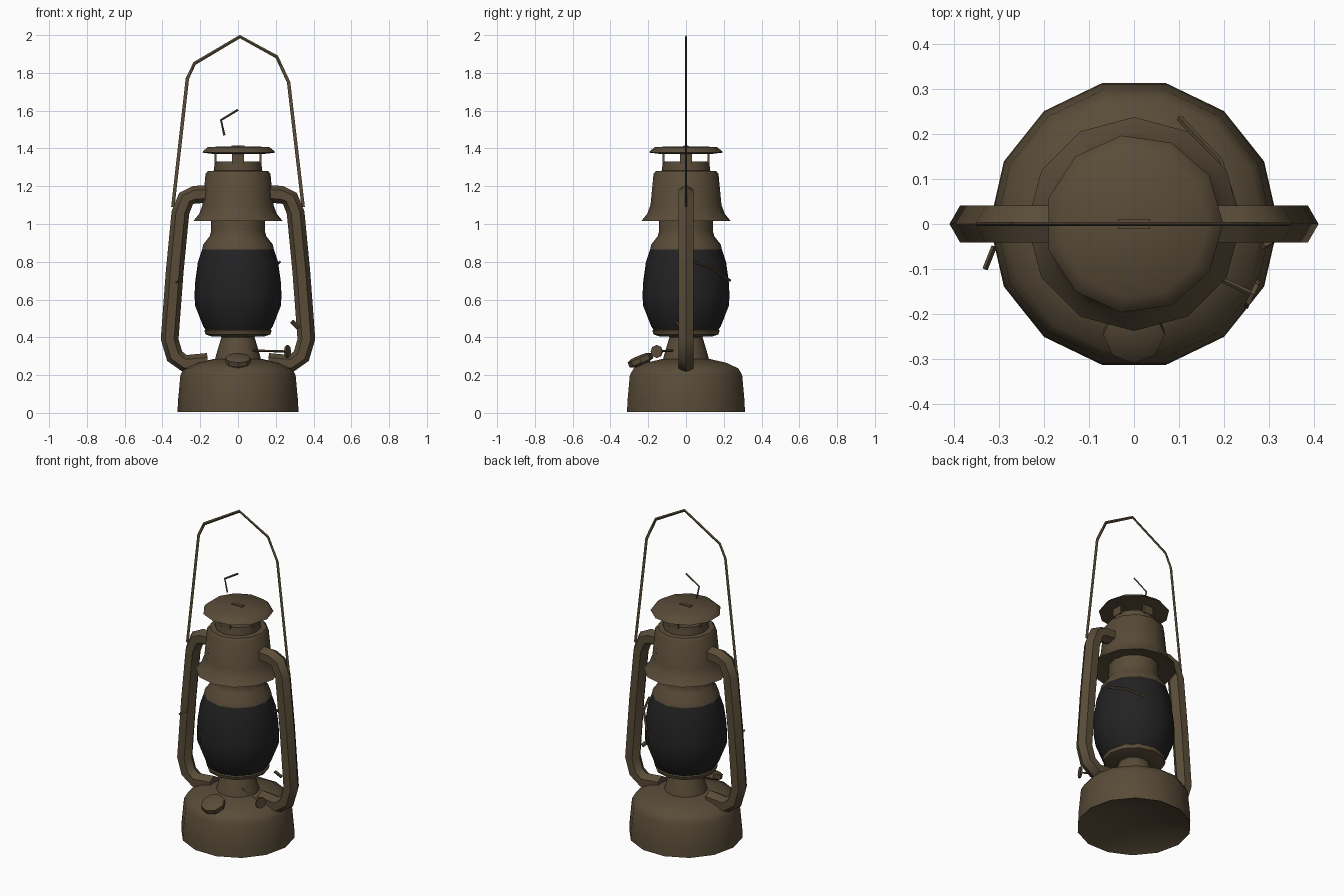
import bpy, bmesh, math
from mathutils import Vector, Matrix

cube = bpy.data.objects.get("Cube")
if cube:
    bpy.data.objects.remove(cube, do_unlink=True)


def material(name, colour):
    m = bpy.data.materials.new(name)
    m.use_nodes = True
    m.diffuse_color = colour
    bsdf = m.node_tree.nodes["Principled BSDF"]
    bsdf.inputs["Base Color"].default_value = colour
    bsdf.inputs["Roughness"].default_value = 0.9
    return m


BRASS = material("aged_brass", (0.10, 0.072, 0.040, 1))
GLASS = material("sooty_glass", (0.016, 0.016, 0.017, 1))


def finish(name, bm, mat, angle=40):
    bmesh.ops.recalc_face_normals(bm, faces=bm.faces[:])
    mesh = bpy.data.meshes.new(name)
    bm.to_mesh(mesh)
    bm.free()
    mesh.materials.append(mat)
    obj = bpy.data.objects.new(name, mesh)
    bpy.context.collection.objects.link(obj)
    bpy.ops.object.select_all(action="DESELECT")
    obj.select_set(True)
    bpy.context.view_layer.objects.active = obj
    bpy.ops.object.shade_smooth_by_angle(angle=math.radians(angle))
    return obj


def bridge(bm, a, b):
    n = max(len(a), len(b))
    for i in range(n):
        j = (i + 1) % n
        if len(a) == 1:
            bm.faces.new((a[0], b[i], b[j]))
        elif len(b) == 1:
            bm.faces.new((a[i], a[j], b[0]))
        else:
            bm.faces.new((a[i], a[j], b[j], b[i]))


def lathe(name, profile, sides, mat=BRASS, matrix=None, angle=40):
    """Spin (radius, height) points; a zero radius closes the end."""
    bm = bmesh.new()
    rings = []
    for r, z in profile:
        count = sides if r > 0 else 1
        rings.append([bm.verts.new((r * math.cos(math.tau * i / sides),
                                    r * math.sin(math.tau * i / sides), z))
                      for i in range(count)])
    for a, b in zip(rings, rings[1:]):
        bridge(bm, a, b)
    if matrix:
        bm.transform(matrix)
    return finish(name, bm, mat, angle)


def sweep(name, path, wide, deep, sides=6, flip=1, ref=(0, 1, 0)):
    """Sweep an oval along a path; deep is measured along ref."""
    bm = bmesh.new()
    pts = [Vector((x * flip, y, z)) for x, y, z in path]
    rings = []
    for i, p in enumerate(pts):
        t = (pts[min(i + 1, len(pts) - 1)] - pts[max(i - 1, 0)]).normalized()
        side = t.cross(Vector(ref)).normalized()
        up = side.cross(t)
        rings.append([bm.verts.new(p + side * wide * math.cos(math.tau * k / sides)
                                   + up * deep * math.sin(math.tau * k / sides))
                      for k in range(sides)])
    for a, b in zip(rings, rings[1:]):
        bridge(bm, a, b)
    bm.faces.new(rings[0])
    bm.faces.new(rings[-1])
    return finish(name, bm, BRASS, 50)


def box(name, centre, size, spin=0):
    bm = bmesh.new()
    bmesh.ops.create_cube(bm, size=1)
    bm.transform(Matrix.Rotation(spin, 4, "Z") @ Matrix.Translation(centre)
                 @ Matrix.Diagonal((*size, 1)))
    return finish(name, bm, BRASS)


# Fuel tank with a hollow underside
lathe("fuel_tank", [(0, 0.1), (0.29, 0.02), (0.32, 0.005), (0.318, 0.06),
                    (0.305, 0.2), (0.285, 0.235), (0.22, 0.265),
                    (0.13, 0.285), (0, 0.285)], 14)

# Burner and the plate that carries the glass
lathe("burner", [(0.125, 0.27), (0.115, 0.31), (0.088, 0.4), (0.1, 0.42)], 12)
lathe("globe_plate", [(0, 0.405), (0.14, 0.405), (0.172, 0.415),
                      (0.178, 0.435), (0.16, 0.45), (0, 0.45)], 12)

# Glass globe
lathe("globe", [(0, 0.43), (0.165, 0.43), (0.185, 0.46), (0.228, 0.57),
                (0.23, 0.63), (0.226, 0.7), (0.212, 0.8), (0.19, 0.865),
                (0, 0.865)], 12, GLASS)

# Chimney neck, flared hood and vented crown
lathe("chimney_neck", [(0.192, 0.855), (0.185, 0.89), (0.15, 0.935),
                       (0.143, 0.96), (0.143, 1.04)], 12)
lathe("hood", [(0.14, 1.03), (0.215, 1.02), (0.237, 1.015), (0.205, 1.055),
               (0.188, 1.1), (0.172, 1.265), (0.16, 1.28), (0.128, 1.282),
               (0.123, 1.33), (0, 1.33)], 12)
for k in range(4):
    box("crown_post", (0.119, 0, 1.35), (0.012, 0.065, 0.06), k * math.pi / 2)
lathe("crown_cap", [(0, 1.37), (0.13, 1.37), (0.198, 1.378), (0.19, 1.388),
                    (0.165, 1.408), (0, 1.412)], 11)
box("cap_clip", (0, 0, 1.412), (0.07, 0.022, 0.009))

# Hollow side arms
arm = [(0.14, 0, 1.16), (0.23, 0, 1.155), (0.275, 0, 1.135), (0.305, 0, 1.06),
       (0.335, 0, 0.75), (0.362, 0, 0.39), (0.335, 0, 0.3), (0.28, 0, 0.26),
       (0.16, 0, 0.27)]
for word, flip in (("left", 1), ("right", -1)):
    sweep(word + "_arm", arm, 0.047, 0.047, 6, flip)

# Carrying bail and the lifting ring wire
sweep("bail", [(-0.345, 0, 1.09), (-0.268, 0, 1.77), (-0.23, 0, 1.85),
               (0.01, 0, 1.992), (0.205, 0, 1.885), (0.268, 0, 1.75),
               (0.345, 0, 1.09)], 0.009, 0.004, 4)
sweep("lifting_wire", [(0, 0, 1.605), (-0.09, 0, 1.55), (-0.072, 0, 1.47)],
      0.006, 0.004, 4)

# Filler cap, tilted forward on the tank shoulder
tilt = Matrix.Translation((0, -0.225, 0.24)) @ Matrix.Rotation(math.radians(22), 4, "X")
lathe("filler_cap", [(0.045, -0.02), (0.045, 0.02), (0.068, 0.028),
                     (0.068, 0.055), (0.045, 0.066), (0, 0.068)], 8, BRASS, tilt)

# Wick adjuster: rod with a small wheel
sweep("wick_rod", [(0.08, -0.07, 0.33), (0.262, -0.155, 0.325)],
      0.006, 0.006, 4, ref=(0, 0, 1))
wheel = (Matrix.Translation((0.262, -0.155, 0.325))
         @ Matrix.Rotation(math.radians(-25), 4, "Z")
         @ Matrix.Rotation(math.pi / 2, 4, "Y"))
lathe("wick_wheel", [(0, -0.005), (0.034, -0.005), (0.034, 0.005), (0, 0.005)],
      8, BRASS, wheel)

# Globe lever and guard wires
sweep("globe_lever", [(0.32, -0.03, 0.45), (0.285, -0.05, 0.485)], 0.012, 0.006, 4)
sweep("guard_wire", [(0.222, 0.04, 0.8), (0.19, 0.14, 0.765), (0.1, 0.235, 0.7)],
      0.007, 0.007, 4, ref=(0, 0, 1))
sweep("guard_hook", [(-0.31, -0.05, 0.7), (-0.33, -0.1, 0.69)],
      0.006, 0.006, 4, ref=(0, 0, 1))
